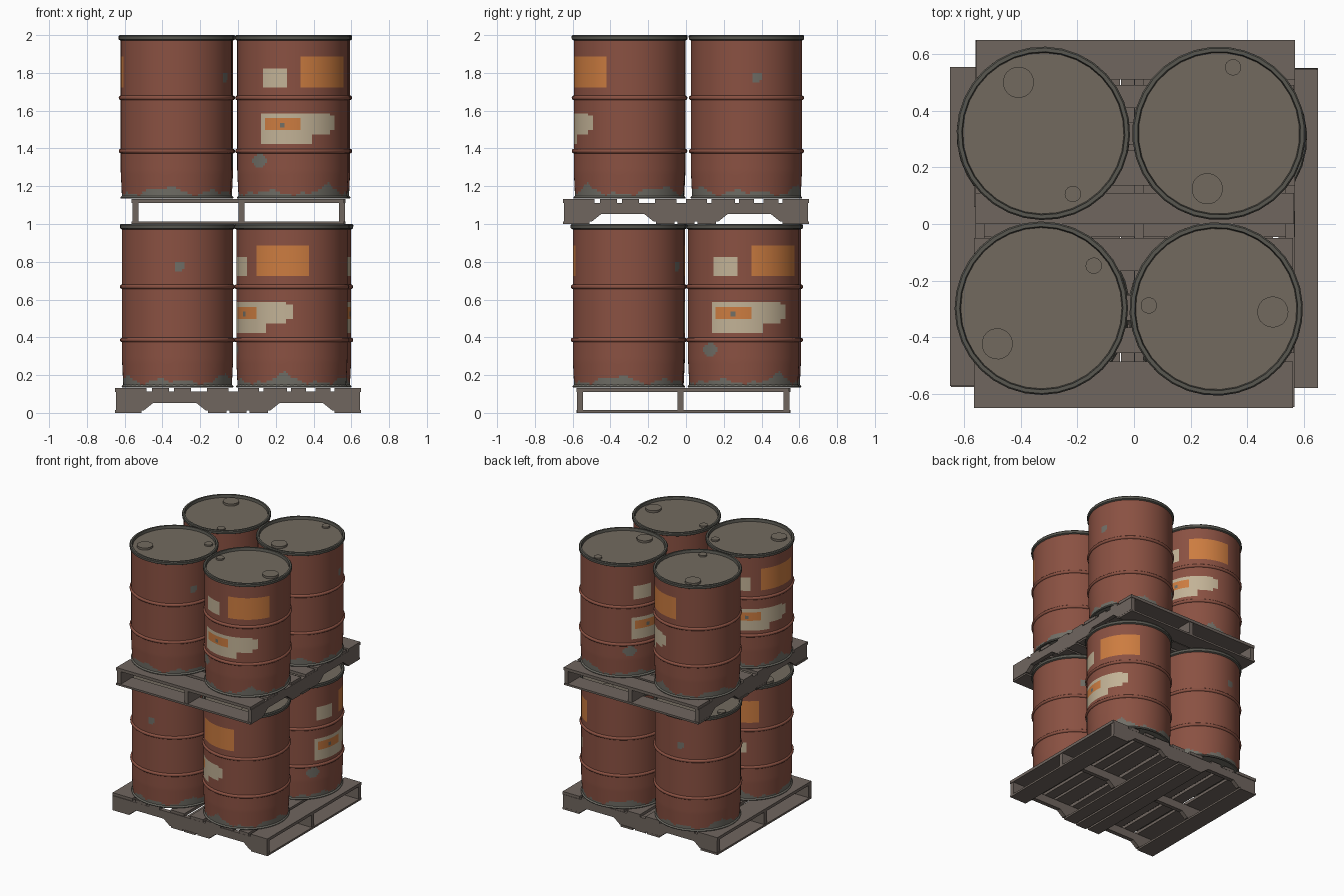
import bpy, bmesh, math
from math import sin, cos, pi, radians, degrees
from mathutils import Matrix, Vector

cube = bpy.data.objects.get("Cube")
if cube:
    bpy.data.objects.remove(cube, do_unlink=True)


def material(name, rgb):
    lin = [((c / 255 + 0.055) / 1.055) ** 2.4 for c in rgb] + [1]
    m = bpy.data.materials.new(name)
    m.use_nodes = True
    m.diffuse_color = lin
    bsdf = next(n for n in m.node_tree.nodes if n.type == 'BSDF_PRINCIPLED')
    bsdf.inputs["Base Color"].default_value = lin
    return m


RED = material("rust red paint", (138, 81, 66))
ORANGE = material("orange label", (204, 124, 64))
CREAM = material("cream label", (194, 178, 150))
BARE = material("bare grey metal", (112, 110, 102))
RIM = material("dark rim metal", (88, 87, 80))
LID = material("lid metal", (114, 106, 95))
WOOD = material("weathered wood", (112, 102, 95))

H = 0.865      # drum height
R = 0.294      # drum radius
BASE = 0.135   # drum foot above the pallet foot


def to_mesh(bm, name, mats, smooth=True):
    bmesh.ops.recalc_face_normals(bm, faces=bm.faces)
    me = bpy.data.meshes.new(name)
    bm.to_mesh(me)
    bm.free()
    for m in mats:
        me.materials.append(m)
    for p in me.polygons:
        p.use_smooth = smooth
    if smooth:
        me.set_sharp_from_angle(angle=radians(35))
    return me


def lathe(name, profile, segs, mats, rule=None, closed=False):
    """Spin (radius, z) points; rule(angle, z) picks the material slot."""
    bm = bmesh.new()
    rings = [[bm.verts.new((r * cos(2 * pi * i / segs), r * sin(2 * pi * i / segs), z))
              for i in range(segs)] for r, z in profile]
    pairs = list(zip(rings, rings[1:]))
    if closed:
        pairs.append((rings[-1], rings[0]))
    for a, b in pairs:
        for i in range(segs):
            j = (i + 1) % segs
            f = bm.faces.new((a[i], a[j], b[j], b[i]))
            if rule:
                z = (a[i].co.z + b[i].co.z) / 2
                ang = (degrees(2 * pi * (i + 0.5) / segs) + 180) % 360 - 180
                f.material_index = rule(ang, z)
    return to_mesh(bm, name, mats)


def disc(name, r, z0, z1, segs, mat):
    bm = bmesh.new()
    bmesh.ops.create_cone(bm, cap_ends=True, segments=segs, radius1=r, radius2=r,
                          depth=z1 - z0, matrix=Matrix.Translation((0, 0, (z0 + z1) / 2)))
    return to_mesh(bm, name, [mat])


# Painted zones on the drum wall, angles measured from the orange label
def box(a, z, a0, a1, z0, z1):
    return a0 <= a <= a1 and z0 <= z + BASE <= z1


def blob(a, z, ac, zc, wa, wz):
    return ((a - ac) / wa) ** 2 + ((z + BASE - zc) / wz) ** 2 < 1


def paint(a, z):
    t = radians(a)
    wear = 0.032 + 0.009 * sin(5 * t + 1) + 0.008 * sin(11 * t) + 0.005 * sin(23 * t)
    for bump in (0, 95, -140):
        wear += 0.035 * math.exp(-((a - bump) / 11) ** 2)
    if z < wear:
        return 3
    if blob(a, z, -74, 0.335, 9, 0.035) or blob(a, z, 163, 0.775, 5, 0.028):
        return 3
    if blob(a, z, -48, 0.522, 3, 0.014):
        return 3
    if box(a, z, -28, 28, 0.72, 0.893) or box(a, z, -67, -29, 0.495, 0.555):
        return 1
    if box(a, z, -70, -43, 0.72, 0.826):
        return 2
    if box(a, z, -72, -16, 0.42, 0.588) or box(a, z, -72, 4, 0.475, 0.588) \
            or box(a, z, -72, 11, 0.495, 0.575):
        return 2
    return 0


rows = 68
wall = [(R - 0.007 * max(0, 1 - 6 * i / rows), H * 0.985 * i / rows) for i in range(rows + 1)]
rim = [(R - 0.002, H - 0.03), (0.305, H - 0.023), (0.306, H - 0.006), (0.301, H),
       (0.288, H), (0.283, H - 0.026)]
foot = [(0.282, 0), (0.294, 0), (0.296, 0.006), (0.288, 0.014), (0.28, 0.014)]


def hoop(z):
    return [(R + 0.011 * cos(k * pi / 6), z - BASE + 0.012 * sin(k * pi / 6)) for k in range(-3, 4)]


drum_parts = [
    (lathe("drum_wall", wall, 150, [RED, ORANGE, CREAM, BARE], paint), "wall", 0, 0),
    (lathe("drum_rim", rim, 32, [RIM], closed=True), "rim", 0, 0),
    (lathe("drum_foot", foot, 48, [BARE], closed=True), "foot_ring", 0, 0),
    (lathe("drum_hoop_low", hoop(0.386), 48, [RED]), "lower_hoop", 0, 0),
    (lathe("drum_hoop_high", hoop(0.668), 48, [RED]), "upper_hoop", 0, 0),
    (disc("drum_lid", 0.285, H - 0.03, H - 0.02, 32, LID), "lid", 0, 0),
    (disc("drum_base", 0.285, 0.006, 0.014, 32, BARE), "base", 0, 0),
    (disc("large_bung", 0.055, H - 0.022, H - 0.004, 20, LID), "large_bung", 50, 0.2),
    (disc("small_bung", 0.029, H - 0.022, H - 0.008, 14, LID), "small_bung", 230, 0.238),
]


def place(mesh, name, matrix):
    ob = bpy.data.objects.new(name, mesh)
    bpy.context.collection.objects.link(ob)
    ob.matrix_world = matrix


def drum(name, x, y, z, turn):
    frame = Matrix.Translation((x, y, z)) @ Matrix.Rotation(radians(turn), 4, 'Z')
    for mesh, part, ang, dist in drum_parts:
        off = Vector((dist * cos(radians(ang)), dist * sin(radians(ang)), 0))
        place(mesh, name + "_" + part, frame @ Matrix.Translation(off))


drums = {
    "lower_drum_a": (0.305, 0.305, BASE, 37),
    "lower_drum_b": (0.285, -0.305, BASE, -101),
    "lower_drum_c": (-0.32, -0.3, BASE, 109),
    "lower_drum_d": (-0.32, 0.315, BASE, 298),
    "upper_drum_a": (0.29, -0.3, BASE + 1, -53),
    "upper_drum_b": (-0.327, -0.297, BASE + 1, 169),
    "upper_drum_c": (-0.32, 0.32, BASE + 1, 66),
    "upper_drum_d": (0.3, 0.32, BASE + 1, 208),
}
for name, spec in drums.items():
    drum(name, *spec)


# Pallets: notched bearers along y, planks along x
def add_box(bm, x0, x1, y0, y1, z0, z1):
    mid = Matrix.Translation(((x0 + x1) / 2, (y0 + y1) / 2, (z0 + z1) / 2))
    bmesh.ops.create_cube(bm, size=1, matrix=mid @ Matrix.Diagonal((x1 - x0, y1 - y0, z1 - z0, 1)))


def planks(name, spans, z0, z1):
    bm = bmesh.new()
    for i, (a, b) in enumerate(spans):
        slip = 0.004 * (i % 3 - 1)
        add_box(bm, -0.56 + slip, 0.565 + slip, a, b, z0, z1)
    return to_mesh(bm, name, [WOOD], False)


def bearers():
    half = [(0.17, 0.012), (0.22, 0.052), (0.45, 0.052), (0.5, 0.012), (0.645, 0.012), (0.645, 0.112)]
    outline = half + [(-y, z) for y, z in reversed(half)]
    bm = bmesh.new()
    for x in (-0.543, 0.018, 0.55):
        face = bm.faces.new([bm.verts.new((x - 0.016, y, z)) for y, z in outline])
        ext = bmesh.ops.extrude_face_region(bm, geom=[face])
        moved = [v for v in ext["geom"] if isinstance(v, bmesh.types.BMVert)]
        bmesh.ops.translate(bm, verts=moved, vec=(0.032, 0, 0))
    return to_mesh(bm, "pallet_bearers", [WOOD], False)


deck = [(-0.65, -0.485), (-0.455, -0.365), (-0.34, -0.25), (-0.165, -0.05), (0, 0.11),
        (0.135, 0.26), (0.28, 0.36), (0.41, 0.49), (0.51, 0.65)]
skids = [(-0.65, -0.51), (-0.16, -0.06), (-0.045, 0.045), (0.06, 0.16), (0.51, 0.65)]
pallet_parts = [("deck", planks("deck_planks", deck, 0.11, 0.132)),
                ("skids", planks("skid_planks", skids, 0, 0.014)),
                ("bearers", bearers())]
for level, z, turn, y in (("lower", 0, -90, -0.01), ("upper", 1, 0, 0)):
    frame = Matrix.Translation((0, y, z)) @ Matrix.Rotation(radians(turn), 4, 'Z')
    for part, mesh in pallet_parts:
        place(mesh, level + "_pallet_" + part, frame)
